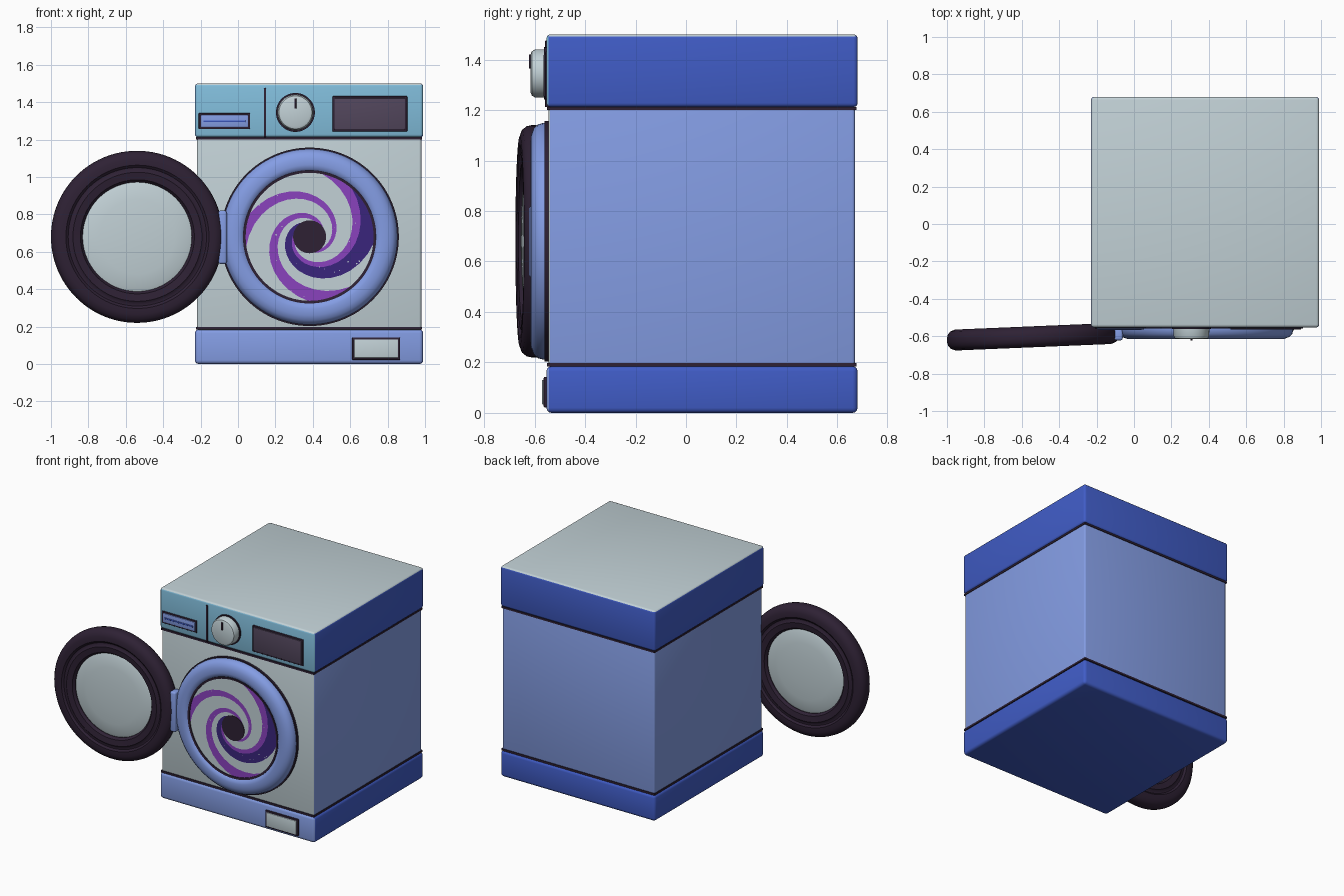
import bpy, bmesh, math, random
from mathutils import Vector

if "Cube" in bpy.data.objects:
    bpy.data.objects.remove(bpy.data.objects["Cube"])


def material(name, r, g, b):
    m = bpy.data.materials.new(name)
    lin = [((c / 255 + 0.055) / 1.055) ** 2.4 for c in (r, g, b)]
    m.diffuse_color = (*lin, 1)
    m.use_nodes = True
    m.node_tree.nodes["Principled BSDF"].inputs["Base Color"].default_value = m.diffuse_color
    return m


GREY = material("pale_grey", 194, 209, 214)
SKY = material("sky_blue", 130, 190, 220)
PERI = material("periwinkle", 132, 157, 228)
BLUE = material("deep_blue", 64, 92, 198)
DARK = material("near_black_plum", 46, 33, 52)
PURPLE = material("purple", 138, 66, 190)
INDIGO = material("indigo", 58, 37, 124)
MAUVE = material("screen_mauve", 82, 70, 92)


def finish(name, bm, mats, loc=(0, 0, 0), rot=0.0, smooth=True):
    me = bpy.data.meshes.new(name)
    bm.to_mesh(me)
    bm.free()
    for m in mats:
        me.materials.append(m)
    ob = bpy.data.objects.new(name, me)
    ob.location = loc
    ob.rotation_euler = (0, 0, rot)
    bpy.context.collection.objects.link(ob)
    if smooth:
        bpy.context.view_layer.objects.active = ob
        ob.select_set(True)
        bpy.ops.object.shade_smooth_by_angle(angle=math.radians(35))
        ob.select_set(False)
    return ob


def box(name, x, y, z, mats, bevel=0.0, rule=None):
    """Bevelled box from three ranges; rule(normal) picks the material index."""
    bm = bmesh.new()
    bmesh.ops.create_cube(bm, size=1)
    for v in bm.verts:
        v.co = Vector([(a + b) / 2 + c * (b - a) for c, (a, b) in zip(v.co, (x, y, z))])
    if bevel:
        bmesh.ops.bevel(bm, geom=bm.edges[:], offset=bevel, segments=3, profile=0.5, affect='EDGES')
    bm.normal_update()
    if rule:
        for f in bm.faces:
            f.material_index = rule(f.normal)
    return finish(name, bm, mats)


def lathe(name, profile, mat, loc, closed=False, steps=96, rot=0.0):
    """Revolve (radius, y) points around the y axis."""
    bm = bmesh.new()
    rings = []
    for i in range(steps):
        a = 2 * math.pi * i / steps
        rings.append([bm.verts.new((r * math.cos(a), y, r * math.sin(a))) for r, y in profile])
    n = len(profile)
    for i in range(steps):
        p, q = rings[i], rings[(i + 1) % steps]
        for j in range(n if closed else n - 1):
            k = (j + 1) % n
            bm.faces.new((p[j], p[k], q[k], q[j]))
    bmesh.ops.remove_doubles(bm, verts=bm.verts[:], dist=1e-5)
    bmesh.ops.recalc_face_normals(bm, faces=bm.faces[:])
    return finish(name, bm, [mat], loc, rot)


def front(n):
    return 1 if n.y < -0.6 else 0


def front_and_top(n):
    return 2 if n.z > 0.6 else front(n)


# Cabinet: base, body and top, with dark seams between
X, Y = (-0.23, 0.99), (-0.553, 0.68)
box("base", X, Y, (0, 0.185), [BLUE, PERI], 0.02, front)
box("body", (-0.22, 0.98), (-0.545, 0.67), (0.18, 1.215), [PERI, GREY], 0.012, front)
box("top_block", X, Y, (1.212, 1.5), [BLUE, SKY, GREY], 0.016, front_and_top)
for seam, z in (("lower_seam", (0.184, 0.198)), ("upper_seam", (1.2, 1.213))):
    box(seam, (-0.224, 0.984), (-0.55, 0.675), z, [DARK])


# Framed plates on the front
def framed(name, x, z, mat, out, edge=0.011):
    box(name + "_frame", x, (out, -0.54), z, [DARK], 0.004)
    box(name, (x[0] + edge, x[1] - edge), (out - 0.006, -0.54),
        (z[0] + edge, z[1] - edge), [mat], 0.003)


framed("display", (0.505, 0.905), (1.243, 1.432), MAUVE, -0.558)
framed("detergent_drawer", (-0.21, 0.065), (1.256, 1.342), PERI, -0.558)
framed("filter_hatch", (0.61, 0.867), (0.022, 0.142), GREY, -0.564)
box("drawer_handle", (-0.185, 0.04), (-0.568, -0.55), (1.293, 1.303), [BLUE], 0.003)
box("panel_divider", (0.138, 0.151), (-0.558, -0.54), (1.212, 1.475), [DARK], 0.002)

# Control dial
D = (0.307, 0, 1.345)
lathe("dial_rim", [(0, -0.562), (0.104, -0.562), (0.104, -0.54), (0, -0.54)], DARK, D, steps=64)
lathe("dial", [(0, -0.616), (0.075, -0.616), (0.088, -0.611), (0.095, -0.598),
               (0.096, -0.545), (0, -0.545)], GREY, D, steps=64)
box("dial_pointer", (0.302, 0.312), (-0.623, -0.61), (1.365, 1.42), [DARK], 0.002)

# Porthole ring
C = (0.383, 0, 0.68)
lathe("porthole_gasket", [(0.33, -0.56), (0.477, -0.56), (0.477, -0.54), (0.33, -0.54)], DARK, C, True)
lathe("porthole_ring", [(0.354, -0.54), (0.354, -0.6), (0.364, -0.611), (0.385, -0.616),
                        (0.42, -0.614), (0.445, -0.605), (0.463, -0.588), (0.469, -0.565),
                        (0.469, -0.54)], PERI, C, True)
lathe("inner_gasket", [(0.342, -0.54), (0.342, -0.605), (0.356, -0.607), (0.356, -0.54)], DARK, C, True)

# Swirl: a disc whose spokes follow logarithmic spirals, coloured by rim angle
R0, R1, N, M, TWIST, YS = 0.346, 0.07, 72, 24, 3.0, -0.6


def arm(deg):
    if 50 <= deg < 82 or 158 <= deg < 190 or 270 <= deg < 310:
        return 1
    return 2 if deg < 50 or deg >= 357 else 0


bm = bmesh.new()
grid = []
for j in range(M + 1):
    r = R0 * (R1 / R0) ** (j / M)
    shift = TWIST * math.log(R0 / r)
    grid.append([bm.verts.new((r * math.cos(2 * math.pi * i / N - shift), YS,
                               r * math.sin(2 * math.pi * i / N - shift))) for i in range(N)])
for j in range(M):
    for i in range(N):
        k = (i + 1) % N
        f = bm.faces.new((grid[j][i], grid[j][k], grid[j + 1][k], grid[j + 1][i]))
        f.material_index = arm((i + 0.5) * 360 / N)
finish("swirl", bm, [GREY, PURPLE, INDIGO], C, smooth=False)
lathe("swirl_core", [(0, -0.604), (0.088, -0.604), (0.088, -0.598), (0, -0.598)], DARK, C, steps=64)

# Little specks over the swirl
random.seed(4)
bm = bmesh.new()
for s in range(40):
    a, r = random.uniform(0, 2 * math.pi), random.uniform(0.13, 0.33)
    size = random.uniform(0.002, 0.005)
    bm.faces.new([bm.verts.new((r * math.cos(a) + size * math.cos(t * math.pi / 3), YS - 0.003,
                                r * math.sin(a) + size * math.sin(t * math.pi / 3)))
                  for t in range(6)])
finish("swirl_specks", bm, [GREY], C, smooth=False)

# Open door: dark grooved ring with a domed glass, slightly turned
DOOR, TURN = (-0.54, -0.603, 0.68), math.radians(2.4)
half = [(0.292, -0.03), (0.305, -0.048), (0.345, -0.054), (0.358, -0.045), (0.37, -0.045),
        (0.383, -0.056), (0.415, -0.056), (0.442, -0.046), (0.456, -0.028), (0.46, -0.01)]
lathe("door_ring", half + [(r, -y) for r, y in reversed(half)], DARK, DOOR, True, rot=TURN)
dome = [(0, -0.05), (0.1, -0.048), (0.2, -0.042), (0.27, -0.033), (0.3, -0.022)]
lathe("door_glass", dome + [(r, -y) for r, y in reversed(dome)], GREY, DOOR, rot=TURN)

# Hinge between the door and the ring
box("hinge", (-0.105, -0.06), (-0.622, -0.555), (0.535, 0.82), [PERI], 0.012)
